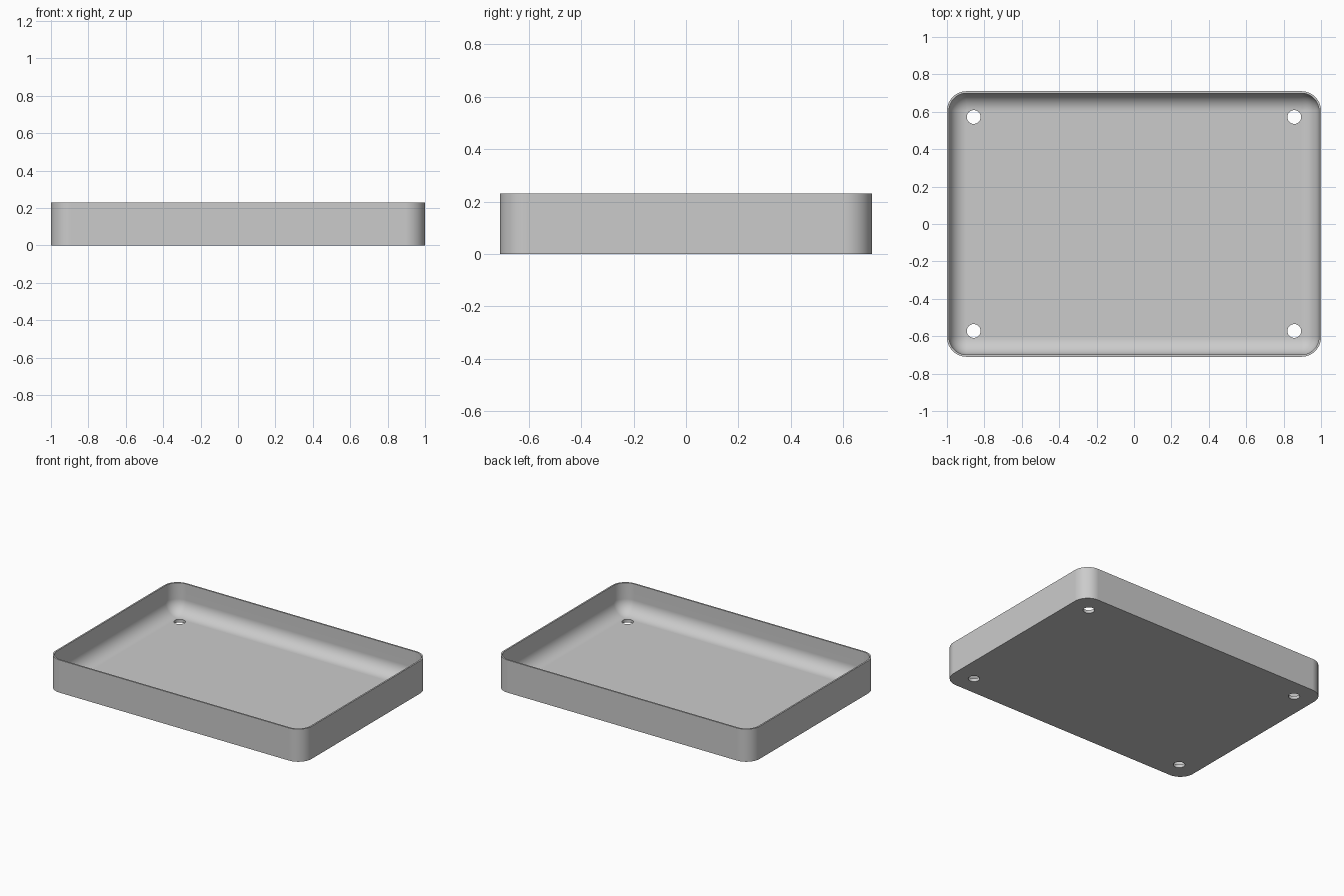
import bpy
import bmesh
from math import sin, cos, pi

cube = bpy.data.objects.get("Cube")
if cube:
    bpy.data.objects.remove(cube, do_unlink=True)

HALF_X, HALF_Y, HEIGHT = 1.0, 0.71, 0.23
CORNER, WALL, FLOOR = 0.105, 0.011, 0.022
FILLET = CORNER - WALL
HOLE_X, HOLE_Y, HOLE_R = 0.857, 0.572, 0.037
STEPS = 12

grey = bpy.data.materials.new("light grey")
grey.use_nodes = True
colour = (0.6, 0.6, 0.6, 1)
grey.diffuse_color = colour
grey.node_tree.nodes["Principled BSDF"].inputs["Base Color"].default_value = colour


def rounded_ring(bm, inset, z):
    """Rounded rectangle of vertices, inset from the outer wall."""
    radius = max(CORNER - inset, 0)
    cx, cy = HALF_X - CORNER, HALF_Y - CORNER
    ring = []
    for i, (sx, sy) in enumerate([(1, 1), (-1, 1), (-1, -1), (1, -1)]):
        for k in range(STEPS + 1):
            a = (i + k / STEPS) * pi / 2
            ring.append(bm.verts.new((sx * cx + radius * cos(a),
                                      sy * cy + radius * sin(a), z)))
    return ring


# Tray shell: outside wall, rim, inside wall, rounded inside edge, floor
bm = bmesh.new()
profile = [(0, 0), (0, HEIGHT), (WALL, HEIGHT)]
for k in range(STEPS + 1):
    a = k / STEPS * pi / 2
    profile.append((WALL + FILLET * (1 - cos(a)), FLOOR + FILLET * (1 - sin(a))))
rings = [rounded_ring(bm, inset, z) for inset, z in profile]
for low, high in zip(rings, rings[1:]):
    for i in range(len(low)):
        j = (i + 1) % len(low)
        bm.faces.new((low[i], low[j], high[j], high[i]))
bm.faces.new(rings[0])
bm.faces.new(rings[-1])
bmesh.ops.remove_doubles(bm, verts=bm.verts, dist=0.0001)
bmesh.ops.recalc_face_normals(bm, faces=bm.faces)
mesh = bpy.data.meshes.new("tray")
bm.to_mesh(mesh)
bm.free()
mesh.materials.append(grey)
tray = bpy.data.objects.new("tray", mesh)
bpy.context.collection.objects.link(tray)

# Four round holes through the floor
cutters = []
for x in (-HOLE_X, HOLE_X):
    for y in (-HOLE_Y, HOLE_Y):
        bpy.ops.mesh.primitive_cylinder_add(vertices=32, radius=HOLE_R, depth=0.2,
                                            location=(x, y, 0))
        cutter = bpy.context.object
        cutter.name = "hole_cutter"
        cutter.data.materials.append(grey)
        cutter.hide_render = True
        cut = tray.modifiers.new("hole", 'BOOLEAN')
        cut.operation = 'DIFFERENCE'
        cut.solver = 'EXACT'
        cut.object = cutter
        cutters.append(cutter)

# Apply the holes, then shade smooth with sharp rims
bpy.ops.object.select_all(action='DESELECT')
tray.select_set(True)
bpy.context.view_layer.objects.active = tray
for name in [m.name for m in tray.modifiers]:
    bpy.ops.object.modifier_apply(modifier=name)
for cutter in cutters:
    bpy.data.objects.remove(cutter, do_unlink=True)
bpy.ops.object.shade_smooth_by_angle(angle=pi / 6)
weighted = tray.modifiers.new("even shading", 'WEIGHTED_NORMAL')
weighted.keep_sharp = True
